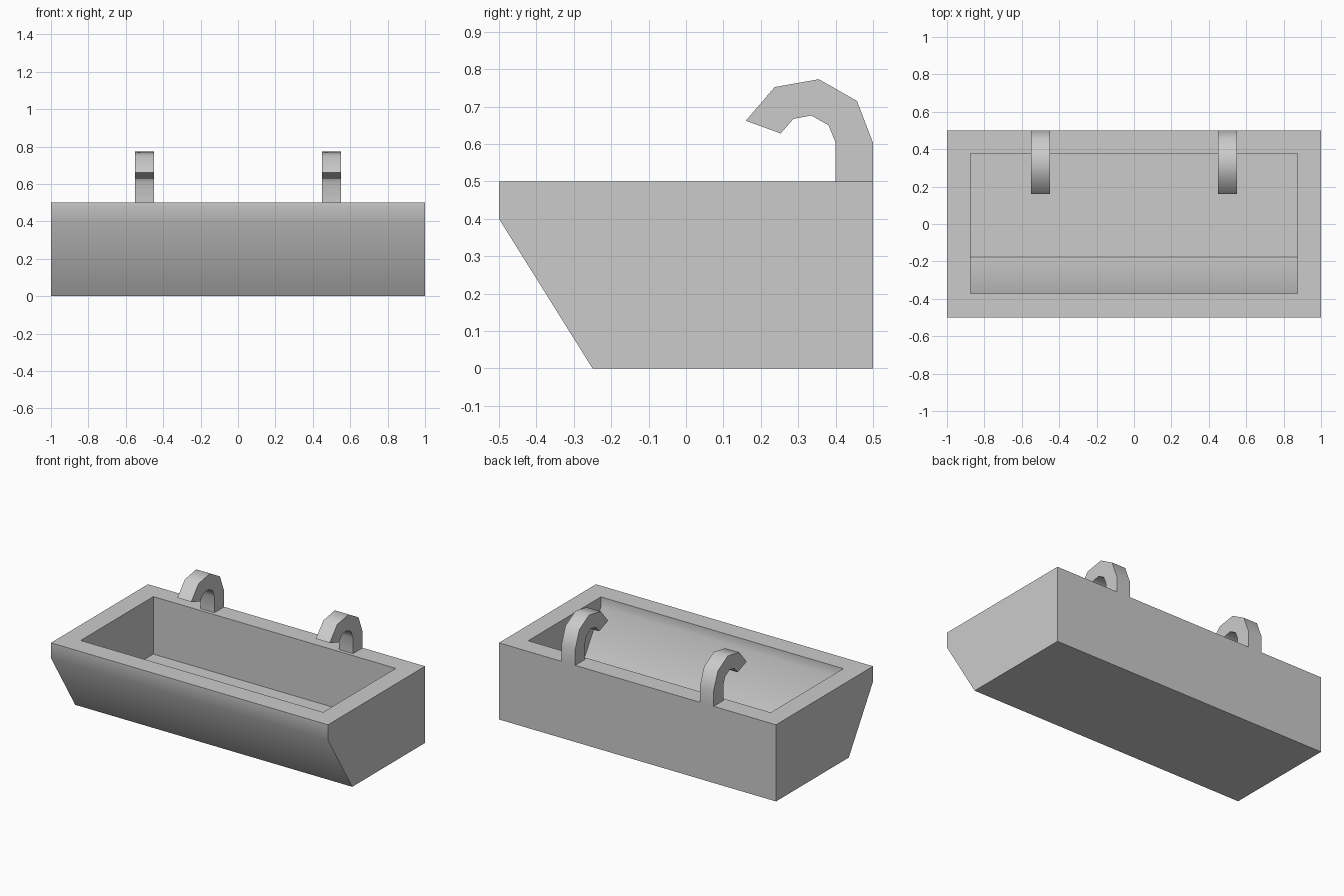
import bpy, bmesh, math

if "Cube" in bpy.data.objects:
    bpy.data.objects.remove(bpy.data.objects["Cube"])


def extrude_profile(name, profile, x0, x1):
    """Extrude a (y, z) outline along x into a solid object."""
    bm = bmesh.new()
    face = bm.faces.new([bm.verts.new((x0, y, z)) for y, z in profile])
    ext = bmesh.ops.extrude_face_region(bm, geom=[face], use_keep_orig=True)
    moved = [v for v in ext["geom"] if isinstance(v, bmesh.types.BMVert)]
    bmesh.ops.translate(bm, verts=moved, vec=(x1 - x0, 0, 0))
    bmesh.ops.recalc_face_normals(bm, faces=bm.faces)
    mesh = bpy.data.meshes.new(name)
    bm.to_mesh(mesh)
    bm.free()
    obj = bpy.data.objects.new(name, mesh)
    bpy.context.collection.objects.link(obj)
    return obj


def smooth(obj):
    bpy.ops.object.select_all(action="DESELECT")
    obj.select_set(True)
    bpy.context.view_layer.objects.active = obj
    bpy.ops.object.shade_smooth_by_angle(angle=math.radians(45))


# Trough with a sloped front
trough = extrude_profile(
    "trough", [(-0.5, 0.5), (-0.5, 0.4), (-0.25, 0), (0.5, 0), (0.5, 0.5)], -1, 1)

# Cavity that follows the outer walls
cavity = extrude_profile(
    "cavity_cutter",
    [(-0.372, 0.6), (-0.372, 0.433), (-0.177, 0.125), (0.377, 0.125), (0.377, 0.6)],
    -0.875, 0.875)
cavity.hide_render = True
cut = trough.modifiers.new("hollow", "BOOLEAN")
cut.operation = "DIFFERENCE"
cut.solver = "EXACT"
cut.object = cavity
bpy.context.view_layer.objects.active = trough
bpy.ops.object.modifier_apply(modifier=cut.name)
bpy.data.objects.remove(cavity)
smooth(trough)

# Two hanging hooks on the back rim
hook_profile = [
    (0.4, 0.5), (0.5, 0.5), (0.5, 0.603), (0.457, 0.715), (0.355, 0.773),
    (0.237, 0.752), (0.16, 0.662), (0.253, 0.628), (0.287, 0.667),
    (0.335, 0.676), (0.381, 0.65), (0.4, 0.603)]
for side, x in (("left", -0.5), ("right", 0.5)):
    smooth(extrude_profile(f"{side}_hook", hook_profile, x - 0.05, x + 0.05))
